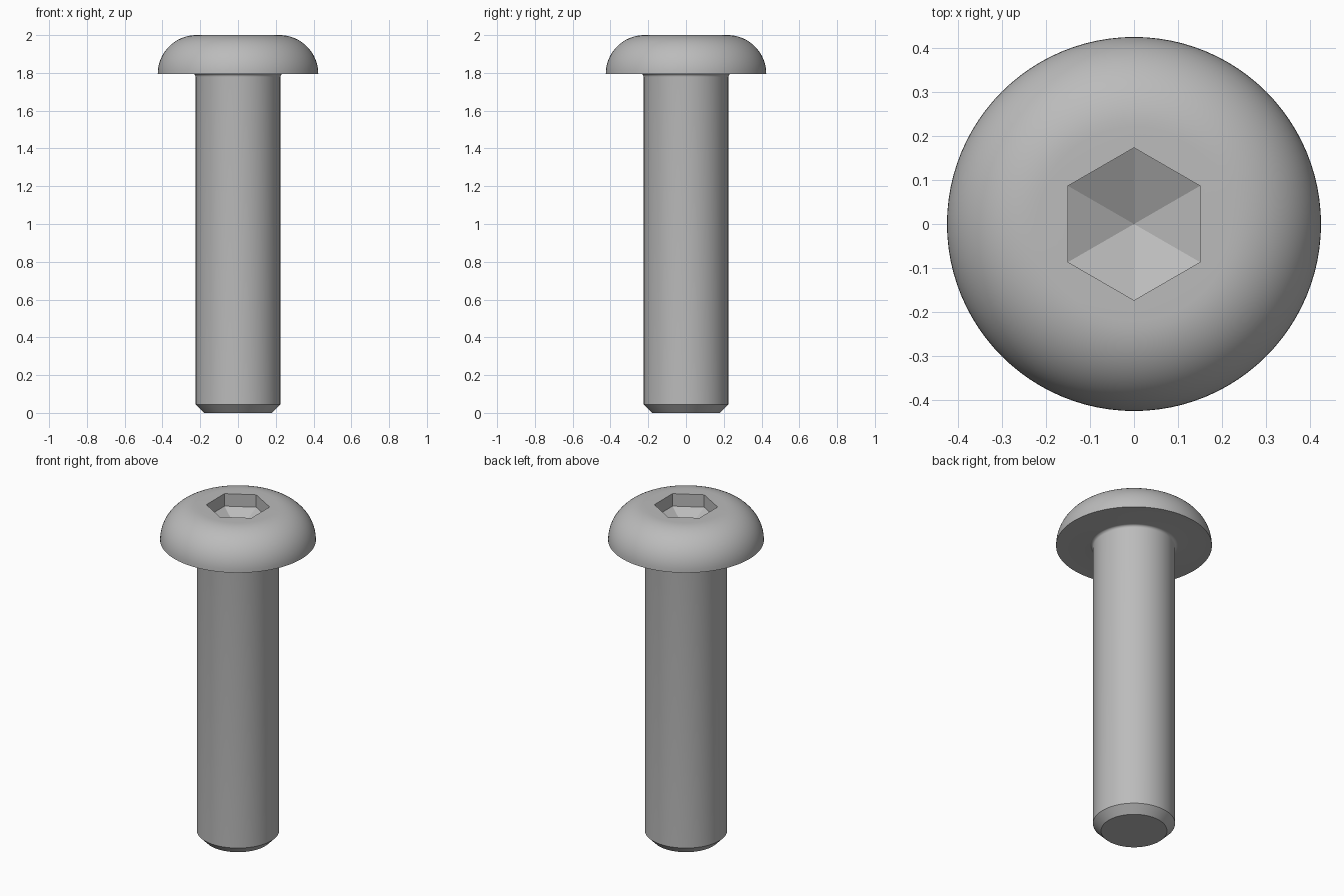
import bpy, bmesh
from math import sin, cos, pi, radians

cube = bpy.data.objects.get("Cube")
if cube:
    bpy.data.objects.remove(cube, do_unlink=True)

SIDES = 96
HEAD_R, HEAD_Z = 0.425, 1.795
SHAFT_R, FILLET = 0.224, 0.016
FLAT_R = 0.22
SOCKET = 0.15  # centre to flat of the hexagon

steel = bpy.data.materials.new("grey steel")
steel.use_nodes = True
grey = (0.5, 0.5, 0.5, 1)
steel.diffuse_color = grey
steel.node_tree.nodes["Principled BSDF"].inputs["Base Color"].default_value = grey


def hex_radius(a):
    """Hexagon outline with corners on the y axis."""
    return SOCKET / cos((a + pi / 6) % (pi / 3) - pi / 6)


def circle(r):
    return lambda a: r


bm = bmesh.new()


def ring(outline, z):
    angles = [2 * pi * i / SIDES for i in range(SIDES)]
    return [bm.verts.new((outline(a) * cos(a), outline(a) * sin(a), z)) for a in angles]


# Hex socket walls, then the flat crown
sections = [(hex_radius, 1.925), (hex_radius, 2)]
# Rounded head down to its rim
for i in range(17):
    t = pi / 2 * i / 16
    sections.append((circle(FLAT_R + (HEAD_R - FLAT_R) * sin(t)),
                     HEAD_Z + (2 - HEAD_Z) * cos(t)))
# Fillet under the head
for i in range(7):
    t = pi / 2 * i / 6
    sections.append((circle(SHAFT_R + FILLET * (1 - sin(t))),
                     HEAD_Z - FILLET * (1 - cos(t))))
# Shaft and chamfered end
sections += [(circle(SHAFT_R), 0.045), (circle(0.18), 0)]

rings = [ring(*s) for s in sections]
for upper, lower in zip(rings, rings[1:]):
    for i in range(SIDES):
        j = (i + 1) % SIDES
        bm.faces.new((upper[i], lower[i], lower[j], upper[j]))

# Pointed socket floor and flat shaft end
tip = bm.verts.new((0, 0, 1.84))
for i in range(SIDES):
    bm.faces.new((tip, rings[0][i], rings[0][(i + 1) % SIDES]))
bm.faces.new(rings[-1][::-1])
bmesh.ops.recalc_face_normals(bm, faces=bm.faces)

mesh = bpy.data.meshes.new("button_head_bolt")
bm.to_mesh(mesh)
bm.free()
mesh.materials.append(steel)
bolt = bpy.data.objects.new("button_head_bolt", mesh)
bpy.context.collection.objects.link(bolt)

bpy.ops.object.select_all(action="DESELECT")
bolt.select_set(True)
bpy.context.view_layer.objects.active = bolt
bpy.ops.object.shade_smooth_by_angle(angle=radians(20))
